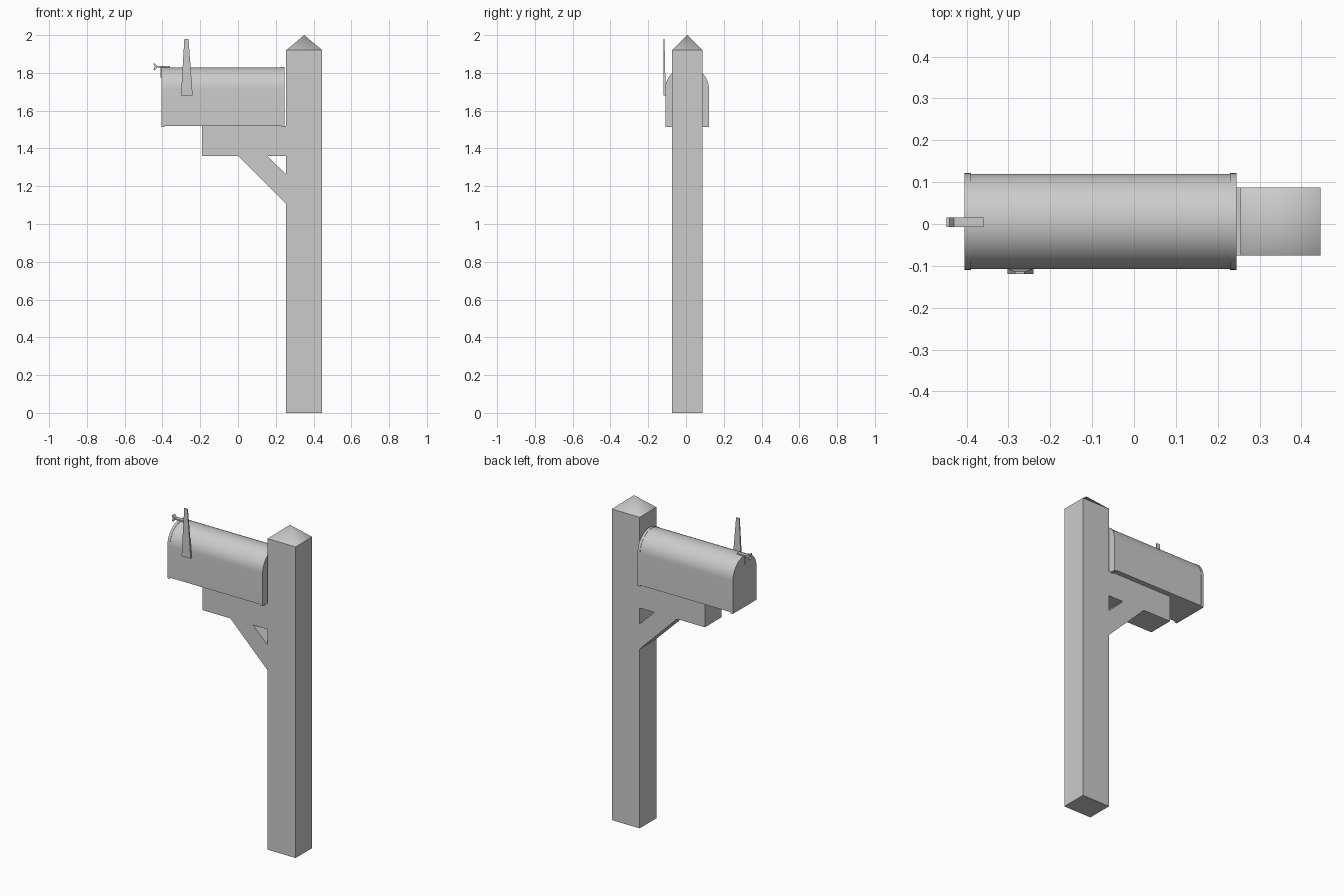
import bpy, bmesh, math

if "Cube" in bpy.data.objects:
    bpy.data.objects.remove(bpy.data.objects["Cube"])

YC = 0.006  # centre line of the post and box


def prism(name, pts, axis, lo, hi, smooth=None):
    """Extrude a 2D profile: axis 'x' takes (y, z) points, axis 'y' takes (x, z)."""
    bm = bmesh.new()
    put = (lambda p, d: (d, p[0], p[1])) if axis == 'x' else (lambda p, d: (p[0], d, p[1]))
    a = [bm.verts.new(put(p, lo)) for p in pts]
    b = [bm.verts.new(put(p, hi)) for p in pts]
    bm.faces.new(a)
    bm.faces.new(b)
    for i in range(len(pts)):
        j = (i + 1) % len(pts)
        bm.faces.new((a[i], a[j], b[j], b[i]))
    return finish(name, bm, smooth)


def finish(name, bm, smooth=None):
    bmesh.ops.recalc_face_normals(bm, faces=bm.faces)
    me = bpy.data.meshes.new(name)
    bm.to_mesh(me)
    bm.free()
    ob = bpy.data.objects.new(name, me)
    bpy.context.collection.objects.link(ob)
    if smooth:
        bpy.ops.object.select_all(action='DESELECT')
        bpy.context.view_layer.objects.active = ob
        ob.select_set(True)
        bpy.ops.object.shade_smooth_by_angle(angle=math.radians(smooth))
    return ob


def rect(u0, u1, z0, z1):
    return [(u0, z0), (u1, z0), (u1, z1), (u0, z1)]


def arch(r, z0, z1, n=32):
    """Straight sides with a half-round top."""
    pts = [(YC - r, z0), (YC + r, z0)]
    for i in range(n + 1):
        t = math.pi * i / n
        pts.append((YC + r * math.cos(t), z1 - r + r * math.sin(t)))
    return pts


# Post and its pyramid cap
X0, X1, Y0, Y1 = 0.255, 0.446, YC - 0.081, YC + 0.081
prism("post", rect(X0, X1, 0, 1.92), 'y', Y0, Y1)
bm = bmesh.new()
base = [bm.verts.new((x, y, 1.92)) for x, y in ((X0, Y0), (X1, Y0), (X1, Y1), (X0, Y1))]
tip = bm.verts.new(((X0 + X1) / 2, YC, 2.0))
for i in range(4):
    bm.faces.new((base[i], base[(i + 1) % 4], tip))
finish("post_cap", bm, 80)

# Support arm and diagonal brace, flush with the post
prism("support_arm", rect(-0.19, X0, 1.36, 1.52), 'y', Y0, Y1)
prism("brace", [(0.0, 1.36), (X0, 1.107), (X0, 1.262), (0.155, 1.36)], 'y', Y0, Y1)

# Box with an arched top and a raised rim at each end
prism("box_body", arch(0.1135, 1.519, 1.829), 'x', -0.40, 0.24, 35)
for name, x in (("door_rim", -0.405), ("back_rim", 0.229)):
    prism(name, arch(0.1155, 1.513, 1.831), 'x', x, x + 0.016, 35)

# Tapered signal flag on the front side
flag = prism("flag", [(-0.302, 1.68), (-0.24, 1.68), (-0.262, 1.98), (-0.284, 1.98)],
             'y', -0.119, -0.107)
for v in flag.data.vertices:
    if v.co.z > 1.9 and v.co.y > -0.11:
        v.co.y = -0.114

# Door latch: strip on top, forked pull at its end, tab on the door
L0, L1 = YC - 0.013, YC + 0.010
prism("latch_strip", rect(-0.44, -0.36, 1.828, 1.837), 'y', L0, L1)
prism("latch_pull", [(-0.430, 1.828), (-0.430, 1.837), (-0.441, 1.851), (-0.448, 1.848),
                     (-0.440, 1.8325), (-0.448, 1.817), (-0.441, 1.813)], 'y', L0, L1)
prism("latch_tab", rect(-0.409, -0.403, 1.775, 1.83), 'y', YC - 0.005, YC + 0.003)
